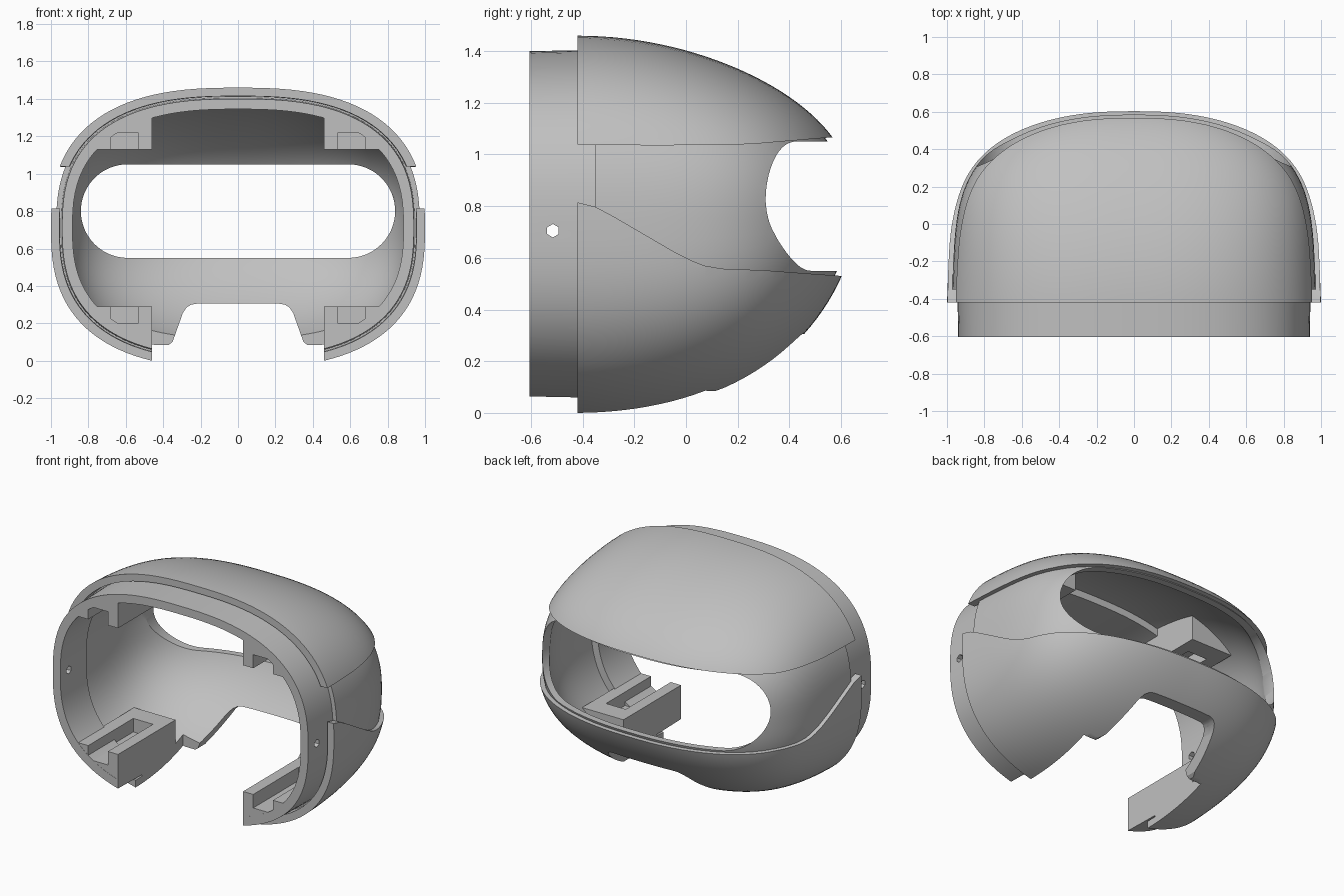
import bpy, bmesh, math

old = bpy.data.objects.get("Cube")
if old:
    bpy.data.objects.remove(old)

grey = bpy.data.materials.new("matte grey")
grey.use_nodes = True
GREY = (0.53, 0.53, 0.53, 1)
grey.diffuse_color = GREY
grey.node_tree.nodes["Principled BSDF"].inputs["Base Color"].default_value = GREY

LENGTH, START, STEP_Y, SEGMENTS, STEPS = 1.08, -0.42, -0.35, 112, 36


def finish(name, bm):
    bmesh.ops.recalc_face_normals(bm, faces=bm.faces[:])
    mesh = bpy.data.meshes.new(name)
    bm.to_mesh(mesh)
    bm.free()
    mesh.materials.append(grey)
    obj = bpy.data.objects.new(name, mesh)
    bpy.context.collection.objects.link(obj)
    return obj


def section(bm, y, t, inset):
    """Rounded cross-section of the dome at depth fraction t."""
    a = (1 - inset) * (1 - 0.04 * t) * (1 - t ** 4.5) ** 0.56
    h = (0.75 - inset) * math.sqrt(1 - t * t)
    zc = 0.71 + 0.075 * t ** 4
    ring = []
    for i in range(SEGMENTS):
        ang = math.tau * (i + 0.5) / SEGMENTS
        c, s = math.cos(ang), math.sin(ang)
        x = math.copysign(abs(c) ** (2 / 2.6), c) * a
        z = math.copysign(abs(s) ** (2 / 2.6), s) * h
        ring.append(bm.verts.new((x, y, zc + z)))
    return ring


def dome(name, inset, front=(), first_y=START):
    """Closed dome; front lists extra (y, inset) sections ahead of it."""
    bm = bmesh.new()
    rings = [section(bm, y, 0, d) for y, d in front]
    length = LENGTH - inset
    t0 = math.asin(max(0, (first_y - START) / length))
    for k in range(STEPS + 1):
        t = math.sin(t0 + (math.pi / 2 - 0.02 - t0) * k / STEPS)
        rings.append(section(bm, START + length * t, t, inset))
    for r, q in zip(rings, rings[1:]):
        for i in range(SEGMENTS):
            j = (i + 1) % SEGMENTS
            bm.faces.new((r[i], r[j], q[j], q[i]))
    bm.faces.new(rings[0])
    bm.faces.new(rings[-1])
    return finish(name, bm)


def prism(name, outline, axis, lo, hi):
    """Extrude a (y, z) outline along X or an (x, z) outline along Y."""
    bm = bmesh.new()
    ends = []
    for w in (lo, hi):
        ends.append([bm.verts.new((w, p, z) if axis == "X" else (p, w, z)) for p, z in outline])
    n = len(outline)
    for i in range(n):
        j = (i + 1) % n
        bm.faces.new((ends[0][i], ends[0][j], ends[1][j], ends[1][i]))
    bm.faces.new(ends[0])
    bm.faces.new(ends[1])
    return finish(name, bm)


def box(name, x0, x1, y0, y1, z0, z1):
    return prism(name, [(x0, z0), (x1, z0), (x1, z1), (x0, z1)], "Y", y0, y1)


def boolean(obj, tool, operation="DIFFERENCE", keep=False):
    mod = obj.modifiers.new("cut", "BOOLEAN")
    mod.operation, mod.object, mod.solver = operation, tool, "EXACT"
    bpy.context.view_layer.objects.active = obj
    bpy.ops.object.modifier_apply(modifier=mod.name)
    if not keep:
        bpy.data.objects.remove(tool)


# Cutters shared by several parts
half_nose = [(0.46, -0.3), (0.46, 0.085), (0.37, 0.085), (0.35, 0.1), (0.295, 0.255),
             (0.275, 0.285), (0.25, 0.3), (0.22, 0.305)]
nose = prism("nose_cutter", half_nose + [(-x, z) for x, z in reversed(half_nose)], "Y", -1, 1)
bridge = box("bridge_cutter", -0.46, 0.46, -1, 0.08, -0.3, 0.2)

# Inner body: front collar, stepped thin dome, rear window, nose gap, side holes
body = dome("inner_body", 0.025, [(-0.605, 0.06), (STEP_Y, 0.055)], STEP_Y)
boolean(body, dome("hollow_cutter", 0.065, [(-0.8, 0.115), (STEP_Y + 0.02, 0.115)], STEP_Y + 0.02))
stadium = []
for i in range(49):
    ang = -math.pi / 2 + math.pi * i / 48
    stadium.append((0.59 + 0.25 * math.cos(ang), 0.8 + 0.25 * math.sin(ang)))
stadium += [(-x, z) for x, z in reversed(stadium)]
boolean(body, prism("window_cutter", stadium, "Y", -0.2, 1))
hexagon = [(-0.515 + 0.026 * math.sin(i * math.pi / 3), 0.705 + 0.026 * math.cos(i * math.pi / 3))
           for i in range(6)]
boolean(body, prism("side_hole_cutter", hexagon, "X", -1.5, 1.5))
boolean(body, nose, keep=True)
boolean(body, bridge, keep=True)

# Outer plates: upper visor and lower shell, each trimmed from a thin dome
visor_trim = [(-0.6, 1.04), (-0.1, 1.035), (0.25, 1.04), (0.57, 1.067), (1, 1.09), (1, 2), (-0.6, 2)]
lower_trim = [(-0.6, 0.815), (-0.42, 0.815), (-0.35, 0.797), (-0.28, 0.76), (-0.04, 0.62), (0.02, 0.59),
              (0.07, 0.57), (0.14, 0.558), (0.3, 0.552), (0.6, 0.53), (1, 0.52), (1, -0.5), (-0.6, -0.5)]
plates = []
for name, trim in (("upper_visor", visor_trim), ("lower_shell", lower_trim)):
    plate = dome(name, 0)
    boolean(plate, dome("plate_hollow", 0.045, [(-0.8, 0.045)]))
    boolean(plate, prism("trim_cutter", trim, "X", -1.5, 1.5), "INTERSECT")
    plates.append(plate)
boolean(plates[1], nose)
boolean(plates[1], bridge)

# Four slotted mounting blocks, fitted to the inside of the collar and dome
for side, label in ((1, "left"), (-1, "right")):
    for level, z0, z1, s0, s1 in (("lower", 0, 0.29, 0.2, 0.4), ("upper", 1.13, 1.5, 1.0, 1.22)):
        xs = sorted((0.46 * side, 0.765 * side))
        slot = sorted((0.535 * side, 0.68 * side))
        block = box(f"{level}_{label}_block", *xs, -0.604, 0, z0, z1)
        fit = dome("fit_cutter", 0.05, [(-0.8, 0.08), (STEP_Y + 0.01, 0.08)], STEP_Y + 0.01)
        boolean(block, fit, "INTERSECT")
        boolean(block, box("slot_cutter", *slot, -0.8, -0.13, s0, s1))

# Smooth the curved surfaces and keep the edges crisp
for obj in [body] + plates:
    bpy.ops.object.select_all(action="DESELECT")
    obj.select_set(True)
    bpy.context.view_layer.objects.active = obj
    bpy.ops.object.shade_smooth_by_angle(angle=math.radians(30))
